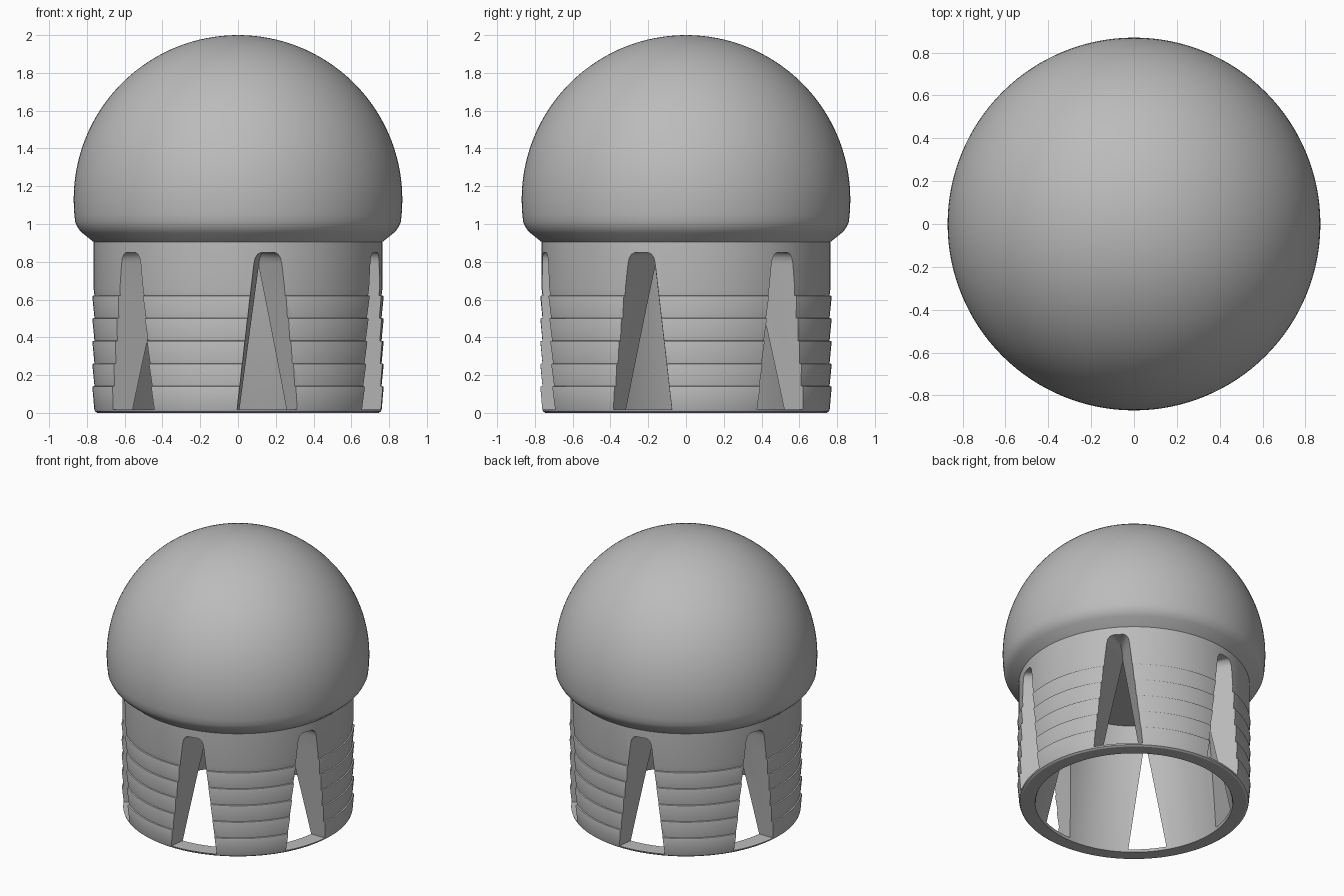
import bpy, bmesh, math
from mathutils import Matrix

cube = bpy.data.objects.get("Cube")
if cube:
    bpy.data.objects.remove(cube, do_unlink=True)

SEGMENTS = 128

grey = bpy.data.materials.new("plain grey")
grey.use_nodes = True
colour = (0.5, 0.5, 0.5, 1)
grey.diffuse_color = colour
grey.node_tree.nodes["Principled BSDF"].inputs["Base Color"].default_value = colour


def make_object(name, bm):
    bmesh.ops.recalc_face_normals(bm, faces=bm.faces[:])
    mesh = bpy.data.meshes.new(name)
    bm.to_mesh(mesh)
    bm.free()
    mesh.materials.append(grey)
    obj = bpy.data.objects.new(name, mesh)
    bpy.context.collection.objects.link(obj)
    return obj


def lathe(name, profile):
    """Turn a (radius, height) profile round the z axis."""
    bm = bmesh.new()
    verts = [bm.verts.new((r, 0, z)) for r, z in profile]
    edges = [bm.edges.new(pair) for pair in zip(verts, verts[1:])]
    bmesh.ops.spin(bm, geom=verts + edges, cent=(0, 0, 0), axis=(0, 0, 1),
                   angle=math.tau, steps=SEGMENTS, use_duplicate=False)
    bmesh.ops.remove_doubles(bm, verts=bm.verts[:], dist=0.0001)
    return make_object(name, bm)


def activate(obj):
    bpy.ops.object.select_all(action='DESELECT')
    obj.select_set(True)
    bpy.context.view_layer.objects.active = obj


# Domed cap: sphere arc above a rounded lip and a chamfered underside
R, CENTRE = 0.87, 1.13
dome = [(0.765, 0.905), (0.825, 0.953), (0.84, 0.969), (0.85, 0.985)]
for i in range(37):
    a = math.radians(-8 + 98 * i / 36)
    dome.append((max(R * math.cos(a), 0), CENTRE + R * math.sin(a)))
cap = lathe("domed_cap", dome)

# Hollow sleeve: tapered bore, barbed outside
profile = [(0, 0.88), (0.51, 0.88), (0.65, 0.01), (0.655, 0), (0.745, 0), (0.757, 0.008), (0.761, 0.02)]
for i in range(5):
    z = 0.14 + 0.12 * i
    profile += [(0.771, z - 0.006), (0.769, z), (0.76, z + 0.002)]
profile += [(0.765, 0.66), (0.765, 0.905), (0, 0.905)]
sleeve = lathe("barbed_sleeve", profile)

# Six wedge-shaped slots that narrow upward and inward
SLOPE = 0.33
bm = bmesh.new()
for k in range(6):
    turn = Matrix.Rotation(math.radians(12 + 60 * k), 4, 'Z')
    rings = []
    for half, z in [(0.17, 0.018), (0.077, 0.79), (0.07, 0.82), (0.056, 0.84), (0.036, 0.85)]:
        wide = half + SLOPE * 0.035
        tip = 0.765 - half / SLOPE
        rings.append([bm.verts.new(turn @ Matrix.Translation(p).translation)
                      for p in ((-wide, -0.8, z), (wide, -0.8, z), (0, -tip, z))])
    for low, high in zip(rings, rings[1:]):
        for i in range(3):
            j = (i + 1) % 3
            bm.faces.new((low[i], low[j], high[j], high[i]))
    bm.faces.new(rings[0][::-1])
    bm.faces.new(rings[-1])
cutter = make_object("slot_cutter", bm)
cutter.hide_render = True

cut = sleeve.modifiers.new("slots", 'BOOLEAN')
cut.operation = 'DIFFERENCE'
cut.solver = 'EXACT'
cut.object = cutter
activate(sleeve)
bpy.ops.object.modifier_apply(modifier=cut.name)
bpy.data.objects.remove(cutter, do_unlink=True)

for part in (cap, sleeve):
    activate(part)
    bpy.ops.object.shade_smooth_by_angle(angle=math.radians(30))
